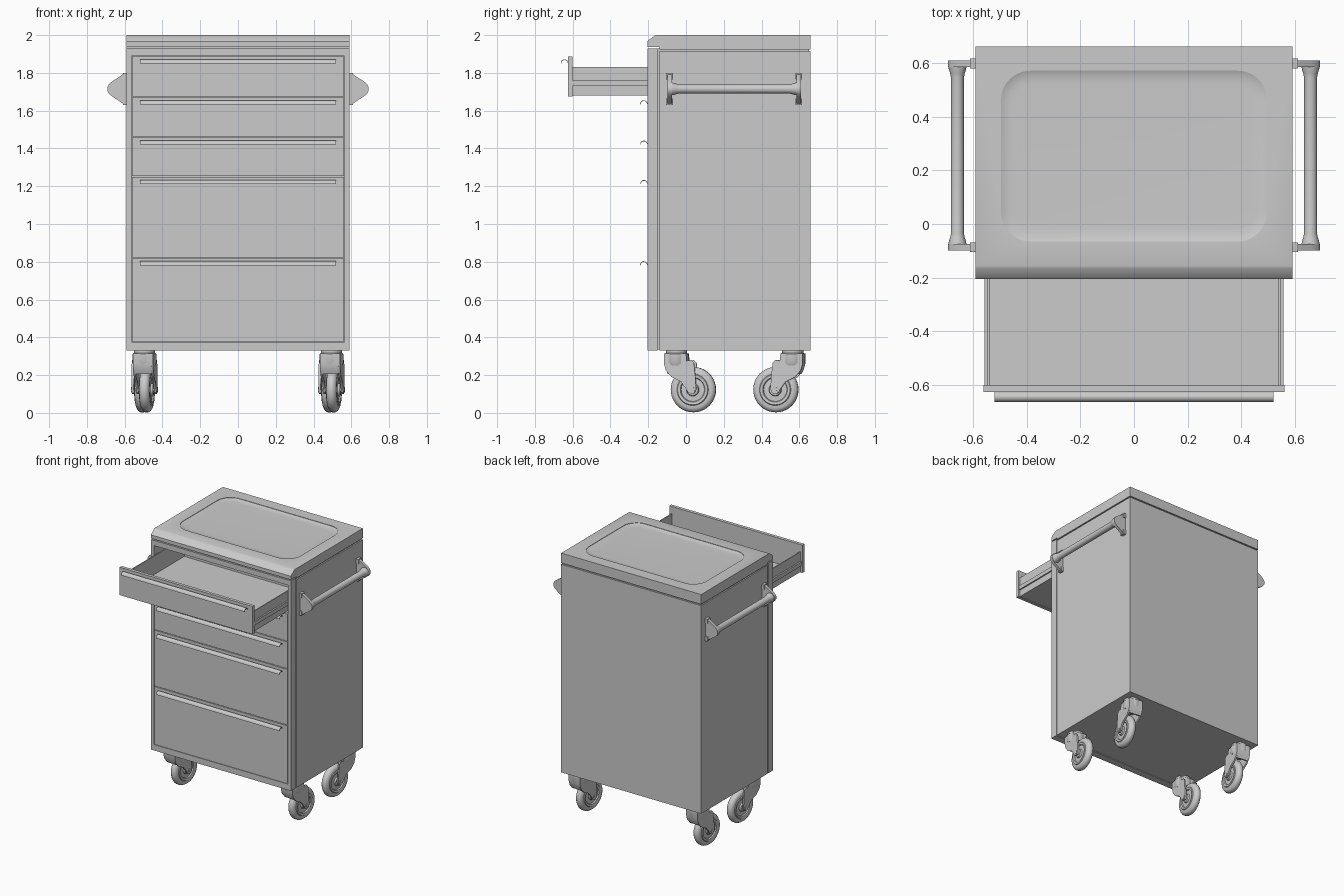
import bpy, bmesh, math
from mathutils import Matrix, Vector

if "Cube" in bpy.data.objects:
    bpy.data.objects.remove(bpy.data.objects["Cube"])


def finish(name, bm, smooth=None, matrix=None):
    bmesh.ops.recalc_face_normals(bm, faces=bm.faces)
    if matrix:
        bm.transform(matrix)
    me = bpy.data.meshes.new(name)
    bm.to_mesh(me)
    bm.free()
    ob = bpy.data.objects.new(name, me)
    bpy.context.collection.objects.link(ob)
    if smooth:
        bpy.ops.object.select_all(action='DESELECT')
        ob.select_set(True)
        bpy.context.view_layer.objects.active = ob
        bpy.ops.object.shade_smooth_by_angle(angle=math.radians(smooth))
    return ob


def boxes(name, specs):
    # Each spec: x0, x1, y0, y1, z0, z1
    bm = bmesh.new()
    for x0, x1, y0, y1, z0, z1 in specs:
        m = Matrix.Translation(((x0 + x1) / 2, (y0 + y1) / 2, (z0 + z1) / 2)) \
            @ Matrix.Diagonal((x1 - x0, y1 - y0, z1 - z0, 1))
        bmesh.ops.create_cube(bm, size=1, matrix=m)
    return finish(name, bm)


def place(axis, t, a, b):
    return {'x': (t, a, b), 'y': (a, t, b), 'z': (a, b, t)}[axis]


def prism(name, pts, axis, lo, hi, smooth=None, matrix=None):
    bm = bmesh.new()
    f = bm.faces.new([bm.verts.new(place(axis, lo, a, b)) for a, b in pts])
    r = bmesh.ops.extrude_face_region(bm, geom=[f])
    vs = [v for v in r['geom'] if isinstance(v, bmesh.types.BMVert)]
    bmesh.ops.translate(bm, verts=vs, vec=place(axis, hi - lo, 0, 0))
    return finish(name, bm, smooth, matrix)


def lathe(name, prof, axis, centre, matrix=None, n=40):
    # Profile: (radius, position along axis), both ends capped
    bm = bmesh.new()
    rings = [[bm.verts.new(Vector(centre) + Vector(place(
        axis, t, r * math.cos(i * math.tau / n), r * math.sin(i * math.tau / n))))
        for i in range(n)] for r, t in prof]
    for p, q in zip(rings, rings[1:]):
        for i in range(n):
            j = (i + 1) % n
            bm.faces.new((p[i], p[j], q[j], q[i]))
    bm.faces.new(rings[0])
    bm.faces.new(rings[-1])
    return finish(name, bm, 35, matrix)


# Cabinet shell, open at the front, with a slim inner liner behind the seams
boxes("cabinet_body", [
    (-.59, -.575, -.14, .66, .33, 1.915), (.575, .59, -.14, .66, .33, 1.915),
    (-.575, .575, .645, .66, .33, 1.915), (-.575, .575, -.14, .645, .33, .345),
    (-.575, .575, -.14, .645, 1.90, 1.915)])
boxes("seam_liner", [
    (-.58, -.57, -.16, -.13, .335, 1.925), (.57, .58, -.16, -.13, .335, 1.925),
    (-.57, .57, -.16, -.13, .335, .345), (-.58, .58, -.15, .65, 1.91, 1.93)])
boxes("front_frame", [
    (-.59, -.565, -.205, -.15, .33, 1.93), (.565, .59, -.205, -.15, .33, 1.93),
    (-.565, .565, -.205, -.15, .33, .375), (-.565, .565, -.205, -.15, 1.89, 1.93)])

# Lid with chamfered front edge
lid = prism("lid", [(-.205, 1.938), (-.205, 1.965), (-.198, 1.973), (-.165, 1.997),
                    (-.155, 2.0), (.66, 2.0), (.66, 1.925), (-.14, 1.925),
                    (-.14, 1.938)], 'x', -.59, .59)


# Shallow rounded tray pressed into the lid
def rounded(hx, hy, r, z, n=10):
    out = []
    for k, (sx, sy) in enumerate(((1, 1), (-1, 1), (-1, -1), (1, -1))):
        for i in range(n + 1):
            a = (k + i / n) * math.pi / 2
            out.append((sx * (hx - r) + r * math.cos(a),
                        .2525 + sy * (hy - r) + r * math.sin(a), z))
    return out


bm = bmesh.new()
loops = [[bm.verts.new(p) for p in rounded(.495 - d, .318 - d, .11 - d, z)]
         for d, z in ((0, 2.02), (0, 1.997), (.01, 1.993), (.03, 1.989), (.05, 1.988))]
for p, q in zip(loops, loops[1:]):
    for i in range(len(p)):
        j = (i + 1) % len(p)
        bm.faces.new((p[i], p[j], q[j], q[i]))
bm.faces.new(loops[0])
bm.faces.new(loops[-1])
cutter = finish("tray_cutter", bm)
cutter.hide_render = True
mod = lid.modifiers.new("tray", 'BOOLEAN')
mod.operation, mod.solver, mod.object = 'DIFFERENCE', 'EXACT', cutter
bpy.ops.object.select_all(action='DESELECT')
bpy.context.view_layer.objects.active = lid
lid.select_set(True)
bpy.ops.object.modifier_apply(modifier="tray")
bpy.data.objects.remove(cutter)
bpy.ops.object.shade_smooth_by_angle(angle=math.radians(25))


# Drawers: front panel, open box, side runners and curled pull
def drawer(i, z0, z1, dy):
    f, b = dy - .205, dy + .55
    boxes(f"drawer_front_{i}", [(-.56, .56, f, f + .025, z0, z1)])
    top = z1 - .055
    boxes(f"drawer_box_{i}", [
        (-.54, .54, f + .025, b, z0 + .004, z0 + .016),
        (-.545, -.537, f + .025, b, z0 + .004, top), (.537, .545, f + .025, b, z0 + .004, top),
        (-.537, .537, b - .01, b, z0 + .004, top)])
    zm = z0 + .07
    boxes(f"drawer_runners_{i}", [(s * .55 - .006, s * .55 + .006, f + .025, b, zm - .015, zm + .015)
                                  for s in (-1, 1)])
    arc = [(math.cos(a), math.sin(a)) for a in [math.radians(8 + k * 21.5) for k in range(9)]]
    prof = [(f - .018 + .02 * c, z1 - .037 + .022 * s) for c, s in arc]
    prof += [(f - .018 + .017 * c, z1 - .037 + .018 * s) for c, s in reversed(arc)]
    prism(f"drawer_pull_{i}", prof, 'x', -.52, .52, 35)


for i, (z0, z1) in enumerate(((1.675, 1.887), (1.462, 1.67), (1.253, 1.457),
                              (.823, 1.248), (.378, .818))):
    drawer(i + 1, z0, z1, -.42 if i == 0 else 0)

# Side push handles
for s, side in ((-1, "left"), (1, "right")):
    half = [(.59, .085), (.604, .082), (.625, .066), (.66, .044), (.682, .027), (.692, .01)]
    outline = [(s * x, 1.715 + h) for x, h in half] + [(s * x, 1.715 - h) for x, h in reversed(half)]
    for y0, y1, end in ((-.098, -.075, "front"), (.585, .608, "rear")):
        prism(f"{side}_handle_bracket_{end}", outline, 'y', y0, y1, 35)
    boxes(f"{side}_handle_feet", [
        (s * .6 - .01, s * .6 + .01, y - .018, y + .018, z - .017, z + .017)
        for y in (-.087, .597) for z in (1.648, 1.782)])
    lathe(f"{side}_handle_bar", [(.034, -.08), (.032, -.065), (.027, -.05), (.024, -.035),
                                 (.024, .545), (.027, .56), (.032, .575), (.034, .59)],
          'y', (s * .657, 0, 1.715))

# Casters, each built around its swivel and turned into place
wheel = [(.012, -.036), (.03, -.036), (.034, -.024), (.062, -.022), (.066, -.03), (.08, -.032),
         (.084, -.027), (.1, -.027), (.112, -.02), (.12, -.008)]
wheel += [(r, -t) for r, t in reversed(wheel)]
arm = [(-.06, .315), (-.06, .26), (-.05, .225), (-.02, .19), (.03, .165), (.06, .125),
       (.068, .108), (.085, .1), (.103, .105), (.112, .125), (.108, .19), (.1, .265),
       (.085, .28), (.062, .275), (.058, .315)]
hood = [(-.06, .315), (-.06, .26), (-.052, .23), (-.04, .205), (-.03, .205), (-.02, .225),
        (.0, .25), (.05, .262), (.058, .315)]
for x in (-.495, .495):
    for y, turn, end in ((-.05, -8, "front"), (.565, 172, "rear")):
        m = Matrix.Translation((x, y, 0)) @ Matrix.Rotation(math.radians(turn), 4, 'Z')
        tag = f"{end}_{'left' if x < 0 else 'right'}"
        lathe(f"caster_wheel_{tag}", wheel, 'x', (0, .09, .123), m)
        lathe(f"caster_axle_{tag}", [(.014, -.058), (.014, .058)], 'x', (0, .09, .123), m, 16)
        lathe(f"caster_swivel_{tag}", [(.056, .25), (.063, .265), (.063, .312), (.056, .318),
                                       (.056, .332)], 'z', (0, 0, 0), m)
        prism(f"caster_hood_{tag}", hood, 'x', -.044, .044, 35, m)
        for s in (-1, 1):
            prism(f"caster_arm_{tag}_{'inner' if s * x < 0 else 'outer'}", arm, 'x',
                  s * .048 - .006, s * .048 + .006, 35, m)
